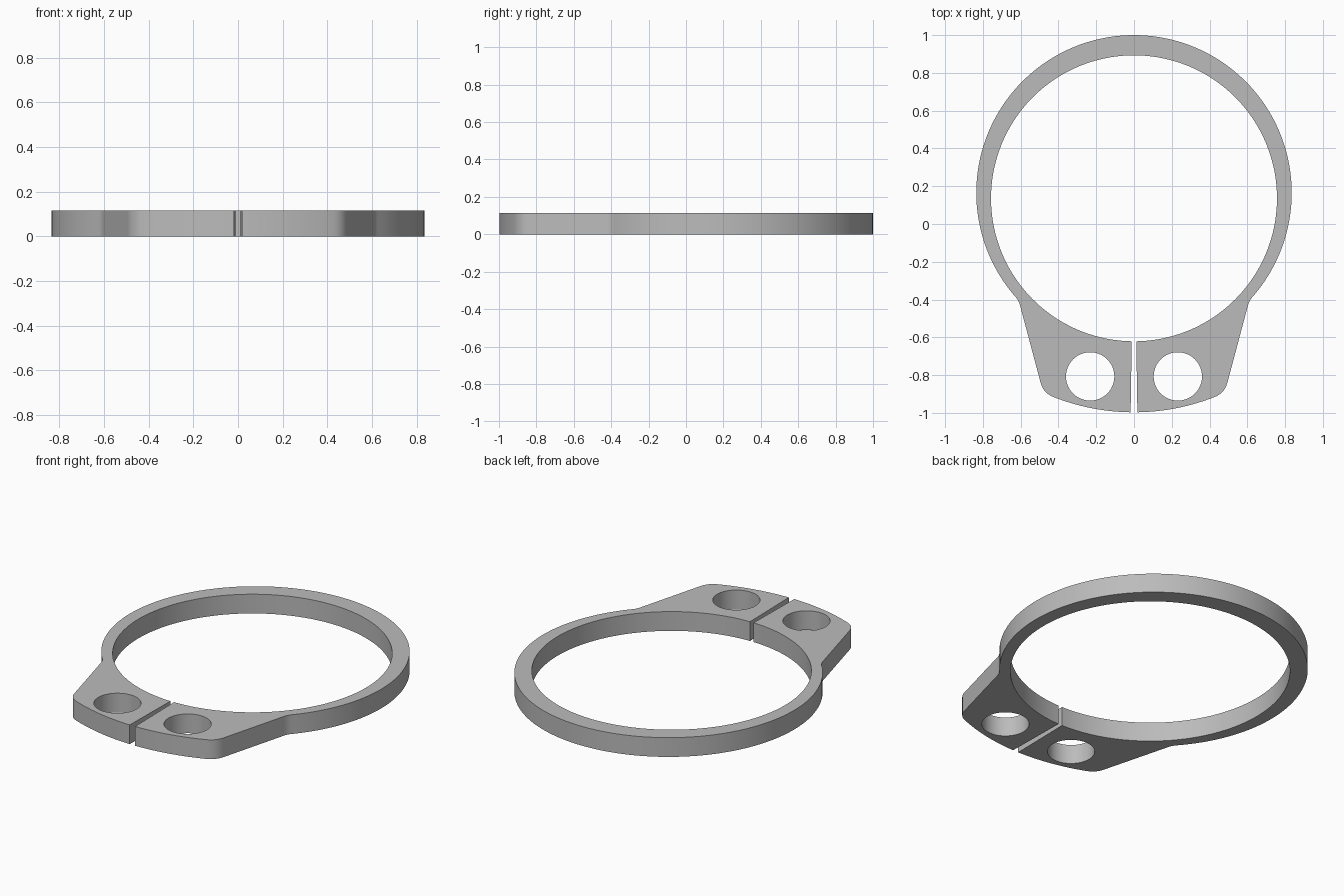
import bpy
import bmesh
import math
from mathutils import Vector

THICKNESS = 0.115
OUTER_CENTRE, OUTER_R = Vector((0, 0.165)), 0.835
INNER_CENTRE, INNER_R = Vector((0, 0.136)), 0.757
LUG_R = 1.162                      # lug tip arc, concentric with the outer rim
HOLE_CENTRE, HOLE_R = Vector((0.232, -0.807)), 0.128

cube = bpy.data.objects.get("Cube")
if cube:
    bpy.data.objects.remove(cube)


def arc(centre, radius, start, end, steps):
    """Points along an arc, angles in degrees."""
    angles = [math.radians(start + (end - start) * i / steps) for i in range(steps + 1)]
    return [centre + radius * Vector((math.cos(a), math.sin(a))) for a in angles]


def blend(start, corner, end, steps=8):
    """Rounded corner between two points, without its end points."""
    ts = [i / steps for i in range(1, steps)]
    return [(1 - t) ** 2 * start + 2 * t * (1 - t) * corner + t * t * end for t in ts]


def angle_at_x(centre, radius, x):
    """Angle of the lower right point of a circle at a given x."""
    return -math.degrees(math.acos(x / radius))


# Half outline: outer rim, flared lug, tip, slot, inner rim
neck, shoulder = Vector((0.61, -0.406)), Vector((0.48, -0.894))
flank = (shoulder - neck).normalized()
rim = arc(OUTER_CENTRE, OUTER_R, 90, -41.5, 72)
tip = arc(OUTER_CENTRE, LUG_R, angle_at_x(OUTER_CENTRE, LUG_R, 0.43),
          angle_at_x(OUTER_CENTRE, LUG_R, 0.018), 16)
bore = arc(INNER_CENTRE, INNER_R, angle_at_x(INNER_CENTRE, INNER_R, 0.012), 90, 96)
neck_end, shoulder_start = neck + flank * 0.025, shoulder - flank * 0.055
outline = (rim + blend(rim[-1], neck, neck_end, 4) + [neck_end, shoulder_start]
           + blend(shoulder_start, shoulder, tip[0]) + tip + bore)
for p in (outline[0], outline[-1]):
    p.x = 0

# Plier hole
hole = arc(HOLE_CENTRE, HOLE_R, 0, 360, 48)[:-1]

# Fill the profile and extrude it
bm = bmesh.new()
edges = []
for loop in (outline, hole):
    verts = [bm.verts.new((p.x, p.y, 0)) for p in loop]
    edges += [bm.edges.new((v, verts[i - 1])) for i, v in enumerate(verts)]
bmesh.ops.triangle_fill(bm, edges=edges, use_beauty=True, use_dissolve=False)
result = bmesh.ops.extrude_face_region(bm, geom=bm.faces[:], use_keep_orig=True)
top = [g for g in result["geom"] if isinstance(g, bmesh.types.BMVert)]
bmesh.ops.translate(bm, verts=top, vec=(0, 0, THICKNESS))
bmesh.ops.recalc_face_normals(bm, faces=bm.faces[:])
# Open the seam so the mirrored half joins cleanly
seam = [f for f in bm.faces if all(abs(v.co.x) < 1e-5 for v in f.verts)]
bmesh.ops.delete(bm, geom=seam, context="FACES")

mesh = bpy.data.meshes.new("retaining_ring")
bm.to_mesh(mesh)
bm.free()
ring = bpy.data.objects.new("retaining_ring", mesh)
bpy.context.collection.objects.link(ring)

# Mirror into the full ring
mirror = ring.modifiers.new("mirror", "MIRROR")
mirror.use_axis[0] = True
mirror.use_clip = True
mirror.merge_threshold = 0.0005

# Smooth walls, sharp rims
mesh.shade_smooth()
mesh.set_sharp_from_angle(angle=math.radians(30))

# Plain grey metal
grey = bpy.data.materials.new("grey_metal")
grey.use_nodes = True
colour = (0.5, 0.5, 0.5, 1)
grey.diffuse_color = colour
grey.node_tree.nodes["Principled BSDF"].inputs["Base Color"].default_value = colour
mesh.materials.append(grey)
